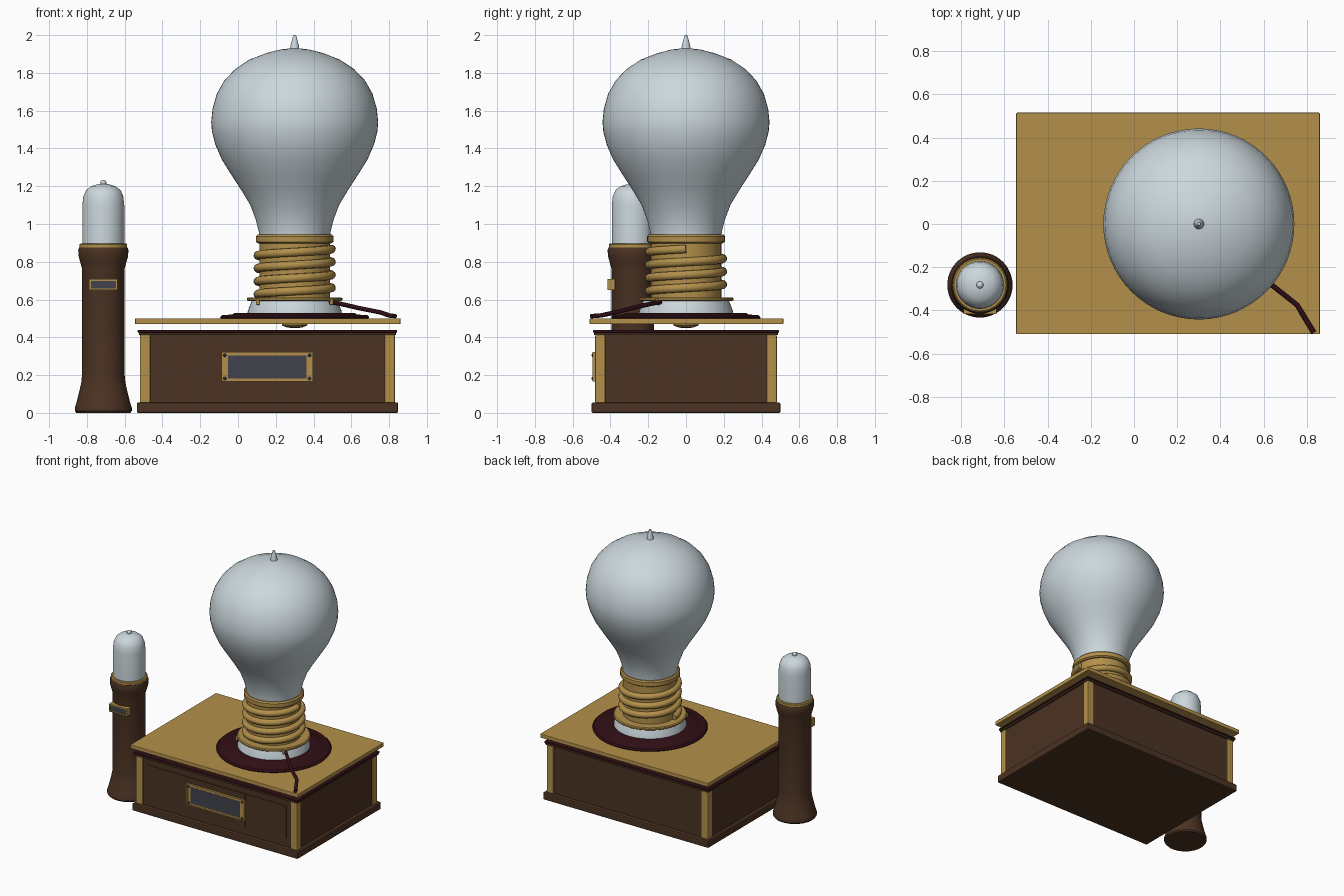
import bpy, bmesh, math
from mathutils import Vector

if "Cube" in bpy.data.objects:
    bpy.data.objects.remove(bpy.data.objects["Cube"])


def mat(name, r, g, b):
    m = bpy.data.materials.new(name)
    m.diffuse_color = (r, g, b, 1)
    m.use_nodes = True
    m.node_tree.nodes["Principled BSDF"].inputs["Base Color"].default_value = m.diffuse_color
    return m


GLASS = mat("frosted_glass", 0.60, 0.68, 0.72)
BRASS = mat("brass", 0.45, 0.28, 0.07)
WOOD = mat("dark_wood", 0.072, 0.033, 0.017)
WINE = mat("wine_red", 0.030, 0.005, 0.008)
SLATE = mat("slate_grey", 0.055, 0.055, 0.075)


def finish(name, bm, m, smooth=None):
    me = bpy.data.meshes.new(name)
    bmesh.ops.recalc_face_normals(bm, faces=bm.faces)
    bm.to_mesh(me)
    bm.free()
    me.materials.append(m)
    ob = bpy.data.objects.new(name, me)
    bpy.context.collection.objects.link(ob)
    if smooth:
        bpy.ops.object.select_all(action='DESELECT')
        bpy.context.view_layer.objects.active = ob
        ob.select_set(True)
        bpy.ops.object.shade_smooth_by_angle(angle=math.radians(smooth))
    return ob


def box(name, x, y, z, m, bevel=0):
    bm = bmesh.new()
    bmesh.ops.create_cube(bm, size=1)
    for v in bm.verts:
        v.co = Vector([(a + b) / 2 + c * (b - a) for (a, b), c in zip((x, y, z), v.co)])
    if bevel:
        bmesh.ops.bevel(bm, geom=bm.edges[:], offset=bevel, segments=2, profile=0.5, affect='EDGES')
    return finish(name, bm, m)


def lathe(name, cx, cy, prof, m, n=48, smooth=35):
    """Revolve (radius, z) pairs about a vertical axis and cap both ends."""
    bm = bmesh.new()
    rings = [[bm.verts.new((cx + r * math.cos(2 * math.pi * i / n),
                            cy + r * math.sin(2 * math.pi * i / n), z)) for i in range(n)]
             for r, z in prof]
    for a, b in zip(rings, rings[1:]):
        for i in range(n):
            j = (i + 1) % n
            bm.faces.new((a[i], a[j], b[j], b[i]))
    bm.faces.new(rings[0])
    bm.faces.new(rings[-1])
    return finish(name, bm, m, smooth)


def tube(name, pts, r, m):
    cu = bpy.data.curves.new(name, 'CURVE')
    cu.dimensions = '3D'
    cu.bevel_depth = r
    cu.bevel_resolution = 3
    cu.use_fill_caps = True
    sp = cu.splines.new('POLY')
    sp.points.add(len(pts) - 1)
    for p, q in zip(sp.points, pts):
        p.co = (*q, 1)
    cu.materials.append(m)
    ob = bpy.data.objects.new(name, cu)
    bpy.context.collection.objects.link(ob)
    return ob


def frame(name, x, z, y, w, d, m):
    """Rectangular border facing -y: front at y, width w, depth d."""
    bm = bmesh.new()
    outer = [(x[0], z[0]), (x[1], z[0]), (x[1], z[1]), (x[0], z[1])]
    inner = [(x[0] + w, z[0] + w), (x[1] - w, z[0] + w), (x[1] - w, z[1] - w), (x[0] + w, z[1] - w)]
    V = [[bm.verts.new((a, yy, b)) for a, b in loop] for yy in (y, y + d) for loop in (outer, inner)]
    for i in range(4):
        j = (i + 1) % 4
        for p, q in ((0, 1), (1, 3), (3, 2), (2, 0)):
            bm.faces.new((V[p][i], V[p][j], V[q][j], V[q][i]))
    return finish(name, bm, m)


# Wooden box: plinth, body, rim and floating brass top plate
box("plinth", (-0.536, 0.848), (-0.50, 0.50), (0, 0.055), WOOD, 0.008)
box("box_body", (-0.512, 0.824), (-0.472, 0.472), (0.05, 0.425), WOOD)
box("box_rim", (-0.525, 0.837), (-0.487, 0.487), (0.412, 0.428), WOOD, 0.004)
box("rim_piping", (-0.531, 0.843), (-0.492, 0.492), (0.424, 0.440), WINE, 0.005)
box("top_plate", (-0.545, 0.86), (-0.51, 0.515), (0.47, 0.50), BRASS, 0.004)

# Brass corner posts
for i, x in enumerate(((-0.52, -0.463), (0.775, 0.832))):
    for j, y in enumerate(((-0.481, -0.427), (0.427, 0.481))):
        box(f"corner_post_{i}{j}", x, y, (0.05, 0.415), BRASS, 0.008)

# Raised front panels
box("front_panel", (-0.42, 0.735), (-0.476, -0.47), (0.12, 0.365), WOOD)
box("front_centre_panel", (-0.09, 0.395), (-0.479, -0.475), (0.12, 0.365), WOOD)

# Blank name plate with frame and screws
box("name_plate", (-0.075, 0.385), (-0.484, -0.478), (0.175, 0.313), SLATE)
frame("name_plate_frame", (-0.087, 0.396), (0.165, 0.322), -0.492, 0.034, 0.014, BRASS)
frame("name_plate_lip", (-0.087, 0.396), (0.165, 0.322), -0.495, 0.012, 0.010, BRASS)
box("name_plate_face", (-0.053, 0.362), (-0.4935, -0.483), (0.183, 0.304), SLATE)
for i, x in enumerate((-0.07, 0.379)):
    for j, z in enumerate((0.182, 0.305)):
        s = lathe(f"plate_screw_{i}{j}", 0, 0, [(0.009, 0), (0.009, 0.006), (0.005, 0.009)], SLATE, 12)
        s.rotation_euler = (math.pi / 2, 0, 0)
        s.location = (x, -0.490, z)

# Lamp socket
CX = 0.30
lathe("socket_disc", CX, 0, [(0.39, 0.498), (0.395, 0.507), (0.385, 0.517), (0.33, 0.521),
                             (0.32, 0.528), (0.24, 0.530)], WINE, 64)
lathe("socket_underside", CX, 0, [(0.012, 0.449), (0.04, 0.452), (0.065, 0.462), (0.07, 0.475)], BRASS, 32)
lathe("socket_collar", CX, 0, [(0.25, 0.525), (0.248, 0.54), (0.228, 0.592), (0.18, 0.597)], GLASS)
lathe("socket_washer", CX, 0, [(0.245, 0.592), (0.252, 0.597), (0.252, 0.607), (0.245, 0.612)], BRASS)
lathe("socket_barrel", CX, 0, [(0.187, 0.60), (0.187, 0.91)], BRASS)
lathe("socket_top_ring", CX, 0, [(0.195, 0.898), (0.206, 0.906), (0.206, 0.935), (0.197, 0.944)], BRASS)

# Screw thread wound round the barrel
turns, steps = 3.5, 140
helix = []
for i in range(steps + 1):
    t = i / steps
    a = -turns * 2 * math.pi * t
    helix.append((CX + 0.195 * math.cos(a), 0.195 * math.sin(a), 0.868 - 0.24 * t))
tube("screw_thread", helix, 0.023, BRASS)

# Terminal lugs and wire
for i, x in enumerate((0.105, 0.495)):
    box(f"terminal_lug_{i}", (x - 0.01, x + 0.01), (-0.165, -0.135), (0.572, 0.605), BRASS, 0.003)
tube("wire", [(0.49, -0.135, 0.587), (0.54, -0.185, 0.578), (0.635, -0.28, 0.556), (0.755, -0.375, 0.532),
              (0.80, -0.45, 0.516), (0.832, -0.502, 0.512)], 0.012, WINE)

# Large bulb
lathe("large_bulb", CX, 0, [(0.187, 0.93), (0.190, 0.96), (0.205, 1.02), (0.235, 1.10), (0.283, 1.18),
                            (0.335, 1.26), (0.385, 1.34), (0.420, 1.42), (0.438, 1.49), (0.442, 1.54),
                            (0.435, 1.61), (0.412, 1.69), (0.372, 1.76), (0.315, 1.82), (0.24, 1.87),
                            (0.15, 1.905), (0.075, 1.924), (0.02, 1.93)], GLASS, 64, 50)
lathe("large_bulb_tip", CX, 0, [(0.025, 1.92), (0.022, 1.945), (0.014, 1.975), (0.008, 1.998), (0.003, 2.0)], GLASS, 20)

# Small upright torch
TX, TY = -0.713, -0.282
lathe("torch_handle", TX, TY, [(0.143, 0), (0.151, 0.01), (0.151, 0.027), (0.143, 0.05), (0.128, 0.11),
                               (0.117, 0.16), (0.113, 0.20), (0.113, 0.765), (0.120, 0.79), (0.131, 0.83),
                               (0.133, 0.862), (0.128, 0.876)], WOOD)
lathe("torch_ring", TX, TY, [(0.12, 0.872), (0.126, 0.876), (0.126, 0.892), (0.12, 0.897)], BRASS)
lathe("torch_bulb", TX, TY, [(0.111, 0.89), (0.111, 1.10), (0.106, 1.145), (0.092, 1.178), (0.065, 1.20),
                             (0.03, 1.21), (0.004, 1.213)], GLASS, 48, 50)
lathe("torch_bulb_tip", TX, TY, [(0.016 * math.sin(math.pi * k / 8) + 0.0005, 1.218 - 0.016 * math.cos(math.pi * k / 8))
                                 for k in range(9)], GLASS, 16, 60)

# Small blank plate on the torch
box("torch_plate", (-0.783, -0.642), (-0.409, -0.375), (0.655, 0.703), SLATE)
frame("torch_plate_frame", (-0.788, -0.637), (0.65, 0.708), -0.416, 0.009, 0.04, BRASS)
